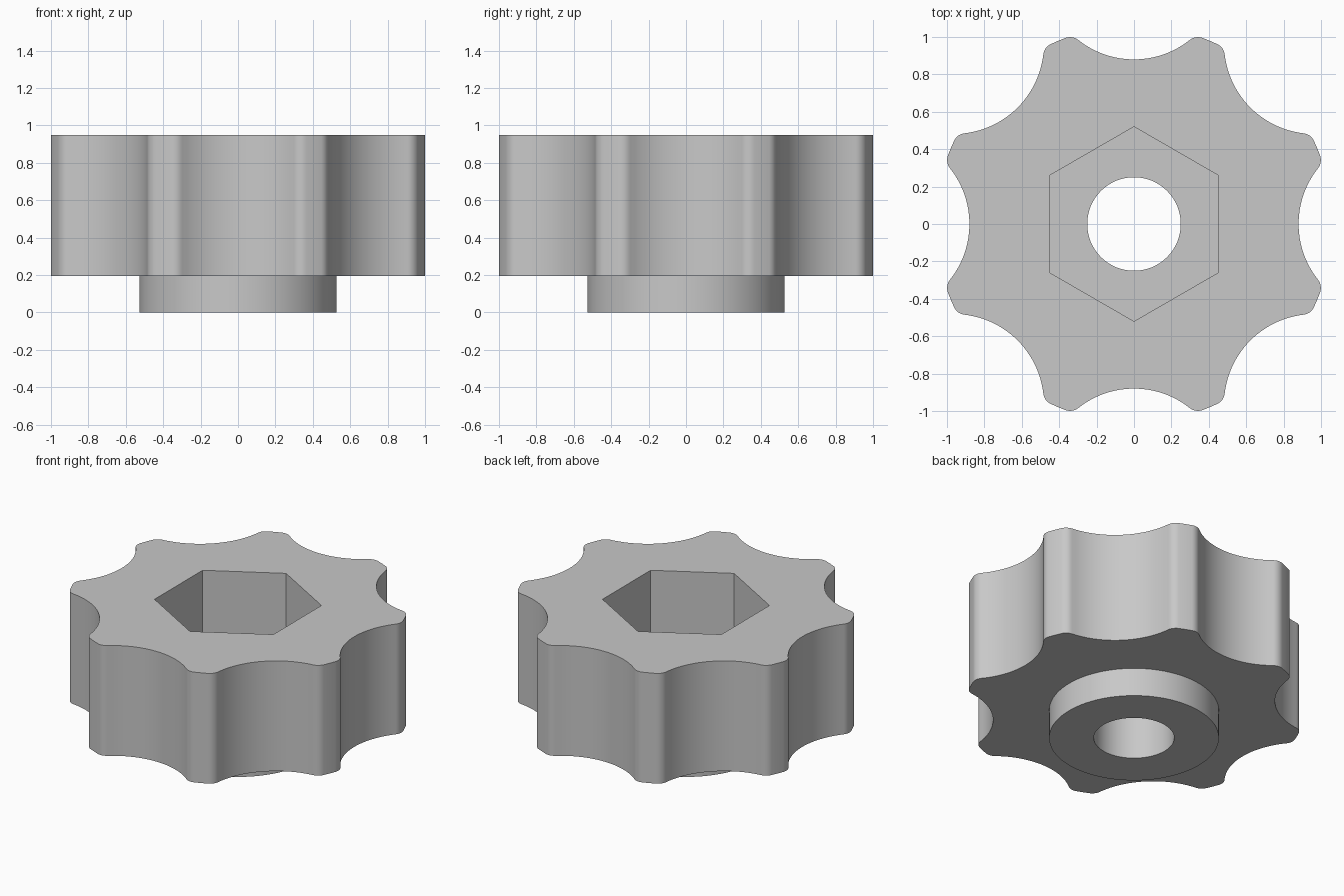
import bpy
import bmesh
from math import pi, sin, cos, acos, atan2, radians

cube = bpy.data.objects.get("Cube")
if cube:
    bpy.data.objects.remove(cube, do_unlink=True)

# Main dimensions
TOP, SHOULDER, POCKET_FLOOR, BOTTOM = 0.95, 0.195, 0.45, 0.0
TIP_R, FILLET_R = 1.06, 0.07
SCALLOP_R, SCALLOP_C = 0.48, 1.36
BOSS_R, BORE_R, HEX_R = 0.527, 0.25, 0.52
LOBES = 8


def arc(cx, cy, r, start, end, steps):
    return [(cx + r * cos(start + (end - start) * i / steps),
             cy + r * sin(start + (end - start) * i / steps))
            for i in range(steps + 1)]


def polygon(r, sides, turn=0.0):
    return arc(0, 0, r, turn, turn + 2 * pi, sides)[:-1]


def star_outline():
    """Scallops joined by rounded tips, one mirrored sector repeated."""
    d, reach = TIP_R - FILLET_R, SCALLOP_R + FILLET_R
    angle = acos((d * d + SCALLOP_C ** 2 - reach * reach) / (2 * d * SCALLOP_C))
    fx, fy = d * cos(angle), d * sin(angle)
    half = arc(SCALLOP_C, 0, SCALLOP_R, pi, atan2(fy, fx - SCALLOP_C), 12)
    half += arc(fx, fy, FILLET_R, atan2(-fy, SCALLOP_C - fx), angle, 8)[1:]
    sector = [(x, -y) for x, y in reversed(half[1:])] + half
    sector.append((TIP_R * cos(pi / LOBES), TIP_R * sin(pi / LOBES)))
    points = []
    for k in range(LOBES):
        c, s = cos(2 * pi * k / LOBES), sin(2 * pi * k / LOBES)
        points += [(x * c - y * s, x * s + y * c) for x, y in sector]
    return points


bm = bmesh.new()


def wall(points, low, high):
    """Vertical wall; returns its lower and upper edge loops."""
    n = len(points)
    a, b = ([bm.verts.new((x, y, z)) for x, y in points] for z in (low, high))
    for i in range(n):
        j = (i + 1) % n
        bm.faces.new((a[i], a[j], b[j], b[i]))
    return [[bm.edges.get((ring[i], ring[(i + 1) % n])) for i in range(n)]
            for ring in (a, b)]


# Grip, boss, hexagonal pocket and through bore
grip_low, grip_top = wall(star_outline(), SHOULDER, TOP)
boss_low, boss_top = wall(polygon(BOSS_R, 96), BOTTOM, SHOULDER)
hex_low, hex_top = wall(polygon(HEX_R, 6, radians(90)), POCKET_FLOOR, TOP)
bore_low, bore_top = wall(polygon(BORE_R, 64), BOTTOM, POCKET_FLOOR)

# Flat faces joining the walls
for outer, inner in ((grip_top, hex_top), (grip_low, boss_top),
                     (hex_low, bore_top), (boss_low, bore_low)):
    bmesh.ops.triangle_fill(bm, edges=outer + inner, use_beauty=True)
bmesh.ops.recalc_face_normals(bm, faces=bm.faces[:])

mesh = bpy.data.meshes.new("star_knob")
bm.to_mesh(mesh)
bm.free()
knob = bpy.data.objects.new("star_knob", mesh)
bpy.context.collection.objects.link(knob)

# Plain grey finish
grey = bpy.data.materials.new("plain_grey")
grey.use_nodes = True
colour = (0.58, 0.58, 0.58, 1)
grey.diffuse_color = colour
for node in grey.node_tree.nodes:
    if node.type == 'BSDF_PRINCIPLED':
        node.inputs["Base Color"].default_value = colour
mesh.materials.append(grey)

bpy.ops.object.select_all(action='DESELECT')
knob.select_set(True)
bpy.context.view_layer.objects.active = knob
bpy.ops.object.shade_smooth_by_angle(angle=radians(25))
